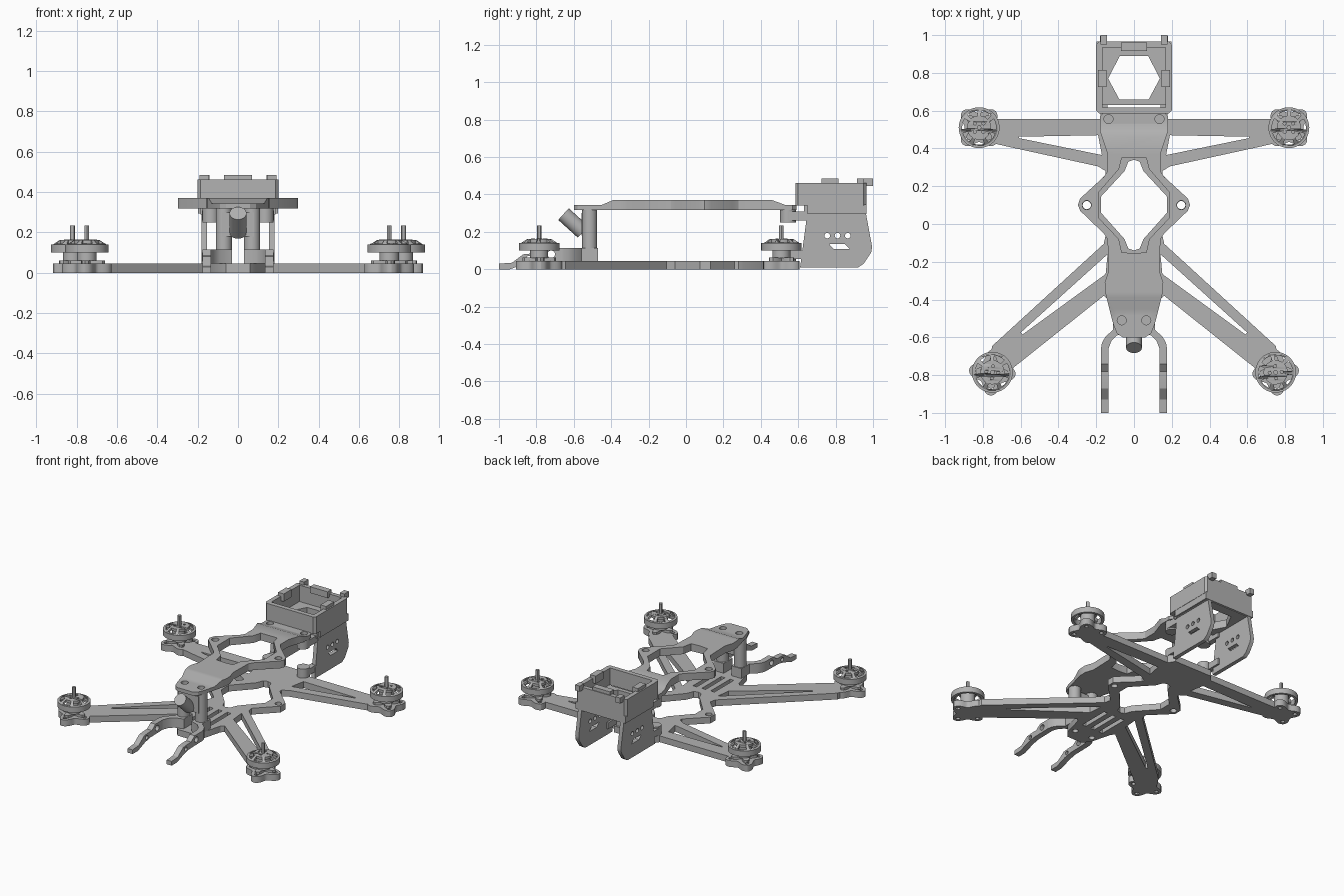
import bpy, bmesh
from math import sin, cos, pi, radians
from mathutils import Matrix, Vector

cube = bpy.data.objects.get("Cube")
if cube:
    bpy.data.objects.remove(cube)

grey = bpy.data.materials.new("plain_grey")
grey.use_nodes = True
grey.diffuse_color = (0.45, 0.45, 0.45, 1)
grey.node_tree.nodes["Principled BSDF"].inputs["Base Color"].default_value = (0.45, 0.45, 0.45, 1)
parts = []


def finish(name, bm):
    bmesh.ops.remove_doubles(bm, verts=bm.verts, dist=0.0002)
    bmesh.ops.recalc_face_normals(bm, faces=bm.faces)
    me = bpy.data.meshes.new(name)
    bm.to_mesh(me)
    bm.free()
    me.materials.append(grey)
    ob = bpy.data.objects.new(name, me)
    bpy.context.collection.objects.link(ob)
    parts.append(ob)
    return ob


def plate_bm(loops, lo, hi, sideways=False):
    """Filled outline with holes, extruded along z (or along x when sideways)."""
    cu = bpy.data.curves.new("outline", "CURVE")
    cu.dimensions, cu.fill_mode, cu.extrude = "2D", "BOTH", (hi - lo) / 2
    for loop in loops:
        sp = cu.splines.new("POLY")
        sp.points.add(len(loop) - 1)
        for p, (x, y) in zip(sp.points, loop):
            p.co = (x, y, 0, 1)
        sp.use_cyclic_u = True
    tmp = bpy.data.objects.new("outline", cu)
    bpy.context.collection.objects.link(tmp)
    dg = bpy.context.evaluated_depsgraph_get()
    me = bpy.data.meshes.new_from_object(tmp.evaluated_get(dg))
    bm = bmesh.new()
    bm.from_mesh(me)
    bpy.data.objects.remove(tmp)
    bpy.data.curves.remove(cu)
    bpy.data.meshes.remove(me)
    bmesh.ops.translate(bm, verts=bm.verts, vec=(0, 0, (lo + hi) / 2))
    if sideways:
        turn = Matrix(((0, 0, 1), (1, 0, 0), (0, 1, 0)))
        bmesh.ops.transform(bm, matrix=turn.to_4x4(), verts=bm.verts)
    bmesh.ops.remove_doubles(bm, verts=bm.verts, dist=0.0002)
    return bm


def plate(name, loops, lo, hi, sideways=False):
    return finish(name, plate_bm(loops, lo, hi, sideways))


def circle(x, y, r, n=20):
    return [(x + r * cos(2 * pi * i / n), y + r * sin(2 * pi * i / n)) for i in range(n)]


def sym(half):
    return half + [(-x, y) for x, y in reversed(half) if x > 0.001]


def pair(loop):
    return [loop, [(-x, y) for x, y in loop]]


def rect(x0, x1, y0, y1):
    return [(x0, y0), (x1, y0), (x1, y1), (x0, y1)]


def rod(name, a, b, r, n=24):
    a, b = Vector(a), Vector(b)
    bm = bmesh.new()
    bmesh.ops.create_cone(bm, cap_ends=True, segments=n, radius1=r, radius2=r, depth=(b - a).length)
    m = Matrix.Translation((a + b) / 2) @ (b - a).to_track_quat("Z", "Y").to_matrix().to_4x4()
    bmesh.ops.transform(bm, matrix=m, verts=bm.verts)
    return finish(name, bm)


def box(name, x, y, z):
    return plate(name, [rect(*x, *y)], *z)


# Bottom plate with four arms
outline = sym([(0, 0.6), (0.15, 0.6), (0.18, 0.555), (0.8, 0.555), (0.8, 0.44), (0.67, 0.41),
               (0.19, 0.305), (0.15, 0.28), (0.15, 0.26), (0.285, 0.13), (0.285, 0.075),
               (0.15, -0.06), (0.16, -0.105), (0.75, -0.645), (0.78, -0.78), (0.65, -0.77),
               (0.16, -0.38), (0.14, -0.4), (0.1, -0.55), (0.06, -0.6), (0, -0.6)])
diamond = sym([(0, 0.34), (0.03, 0.33), (0.05, 0.28), (0.175, 0.145), (0.175, 0.06),
               (0.05, -0.08), (0.03, -0.13), (0, -0.14)])
holes = [diamond]
holes += pair([(0.61, 0.462), (0.61, 0.455), (0.17, 0.365), (0.19, 0.47)])
holes += pair([(0.14, -0.16), (0.6, -0.575), (0.59, -0.585), (0.15, -0.265)])
holes += pair(circle(0.25, 0.1, 0.022)) + pair(circle(0.07, -0.51, 0.02))
holes += [rect(x - 0.015, x + 0.015, -0.42, -0.2) for x in (-0.07, 0, 0.07)]
plate("bottom_plate", [outline] + holes, 0, 0.045)

# Top plate, stepped down at both ends
outline = sym([(0, 0.59), (0.16, 0.59), (0.18, 0.57), (0.18, 0.49), (0.14, 0.37), (0.14, 0.28),
               (0.16, 0.25), (0.285, 0.135), (0.297, 0.1), (0.285, 0.07), (0.16, -0.05),
               (0.14, -0.08), (0.135, -0.25), (0.155, -0.31), (0.153, -0.36), (0.11, -0.53),
               (0.09, -0.58), (0.06, -0.6), (0, -0.6)])
diamond = sym([(0, 0.35), (0.065, 0.35), (0.08, 0.29), (0.185, 0.17), (0.185, 0.03),
               (0.08, -0.08), (0.065, -0.15), (0, -0.155)])
holes = [diamond] + pair(circle(0.25, 0.1, 0.024))
holes += pair(circle(0.065, -0.51, 0.024)) + pair(circle(0.135, 0.555, 0.024))
bm = plate_bm([outline] + holes, 0.318, 0.37)
for y in (-0.45, -0.39, 0.46, 0.53):
    bmesh.ops.bisect_plane(bm, geom=bm.verts[:] + bm.edges[:] + bm.faces[:],
                           plane_co=(0, y, 0), plane_no=(0, 1, 0))
for v in bm.verts:
    if v.co.z > 0.36:
        ramp = max((-0.39 - v.co.y) / 0.06, (v.co.y - 0.46) / 0.07, 0)
        v.co.z -= 0.026 * min(ramp, 1)
finish("top_plate", bm)


# Motors on lobed pads
def motor(x, y, turn):
    def polar(r, a):
        return (x + r * cos(a + turn), y + r * sin(a + turn))
    lobed = [polar(0.1 + 0.024 * cos(4 * a), a) for a in [2 * pi * i / 48 for i in range(48)]]
    bolts = [circle(*polar(0.09, k * pi / 2), 0.014, 12) for k in range(4)]
    plate("motor_pad", [lobed] + bolts, 0, 0.045)
    cross = [polar(0.06 + 0.03 * cos(4 * a), a) for a in [2 * pi * i / 32 for i in range(32)]]
    plate("motor_base", [cross], 0.045, 0.062)
    rod("motor_core", (x, y, 0.06), (x, y, 0.15), 0.048)
    plate("motor_ring", [circle(x, y, 0.108, 40), circle(x, y, 0.09, 40)], 0.1, 0.14)
    windows = []
    for k in range(7):
        span = [2 * pi * k / 7 + j * 0.16 for j in range(5)]
        windows.append([polar(0.092, a) for a in span] + [polar(0.064, a) for a in reversed(span)])
    windows += [circle(*polar(0.032, k * pi / 2), 0.008, 10) for k in range(4)]
    bm = plate_bm([circle(x, y, 0.102, 40)] + windows, 0.147, 0.165)
    for v in bm.verts:
        r = (v.co.xy - Vector((x, y))).length
        v.co.z -= max(r - 0.06, 0) * 0.65
    finish("motor_bell", bm)
    rod("motor_shaft", (x, y, 0.15), (x, y, 0.235), 0.012, 12)


for s in (-1, 1):
    motor(s * 0.82, 0.51, radians(45))
    motor(s * 0.75, -0.785, s * radians(5))

# Front standoffs, skids and rear collars
skid = [(-1, 0.0), (-0.94, 0.0), (-0.86, 0.03), (-0.8, 0.042), (-0.66, 0.045), (-0.66, 0.115),
        (-0.74, 0.115), (-0.78, 0.085), (-0.82, 0.085), (-0.87, 0.08), (-0.93, 0.035), (-1, 0.03)]
elbow = [(0.175, -0.66), (0.17, -0.63), (0.15, -0.595), (0.11, -0.56), (0.11, -0.47), (0.03, -0.47),
         (0.03, -0.57), (0.09, -0.59), (0.12, -0.62), (0.135, -0.66)]
for s in (-1, 1):
    rod("front_standoff", (s * 0.07, -0.515, 0.045), (s * 0.07, -0.515, 0.318), 0.04)
    plate("front_skid", [skid, circle(-0.72, 0.08, 0.02), circle(-0.84, 0.058, 0.014)],
          s * 0.155 - 0.02, s * 0.155 + 0.02, True)
    plate("skid_elbow", [[(s * x, y) for x, y in elbow]], 0.045, 0.115)
    for z0, z1 in ((0.25, 0.318), (0.045, 0.11)):
        rod("rear_collar", (s * 0.135, 0.545, z0), (s * 0.135, 0.545, z1), 0.042)
        box("rear_tie", sorted((s * 0.14, s * 0.178)), (0.55, 0.68), (z0 + 0.01, z1 - 0.01))

# Tilted antenna holder between the front standoffs
box("antenna_bracket", (-0.08, 0.08), (-0.56, -0.5), (0.18, 0.3))
rod("antenna_tube", (0, -0.655, 0.295), (0, -0.55, 0.2), 0.042)

# Rear cradle: side panels
panel = [(0.61, 0.01), (0.92, 0.01), (0.95, 0.03), (0.99, 0.09), (0.995, 0.12), (0.96, 0.31), (0.65, 0.31)]
cutouts = [circle(y, 0.18, 0.015, 14) for y in (0.755, 0.81, 0.865)]
cutouts.append([(0.765, 0.135), (0.85, 0.135), (0.875, 0.108), (0.79, 0.108)])
for s in (-1, 1):
    plate("cradle_side_panel", [panel] + cutouts, s * 0.167 - 0.014, s * 0.167 + 0.014, True)

# Rear cradle: floor with hexagon opening, walls and clips
hexagon = sym([(0, 0.89), (0.075, 0.89), (0.137, 0.77), (0.075, 0.655), (0, 0.655)])
plate("cradle_floor", [rect(-0.185, 0.185, 0.63, 0.96), hexagon], 0.29, 0.345)
walls = sym([(0, 0.965), (0.185, 0.965), (0.2, 0.95), (0.2, 0.6), (0.185, 0.585), (0, 0.585)])
plate("cradle_walls", [walls, rect(-0.168, 0.168, 0.618, 0.935)], 0.34, 0.462)
skirt = rect(-0.198, 0.198, 0.65, 0.965)
plate("cradle_skirt", [skirt, rect(-0.16, 0.16, 0.66, 0.935)], 0.295, 0.345)
box("back_clip", (-0.07, 0.07), (0.915, 0.96), (0.44, 0.485))
for s in (-1, 1):
    box("side_clip", sorted((s * 0.145, s * 0.19)), (0.725, 0.815), (0.43, 0.485))
    box("corner_lug", (s * 0.16 - 0.018, s * 0.16 + 0.018), (0.95, 1.0), (0.445, 0.485))

# Smooth rounded surfaces, keep edges crisp
bpy.ops.object.select_all(action="DESELECT")
for ob in parts:
    ob.select_set(True)
bpy.context.view_layer.objects.active = parts[0]
bpy.ops.object.shade_smooth_by_angle(angle=radians(30))
